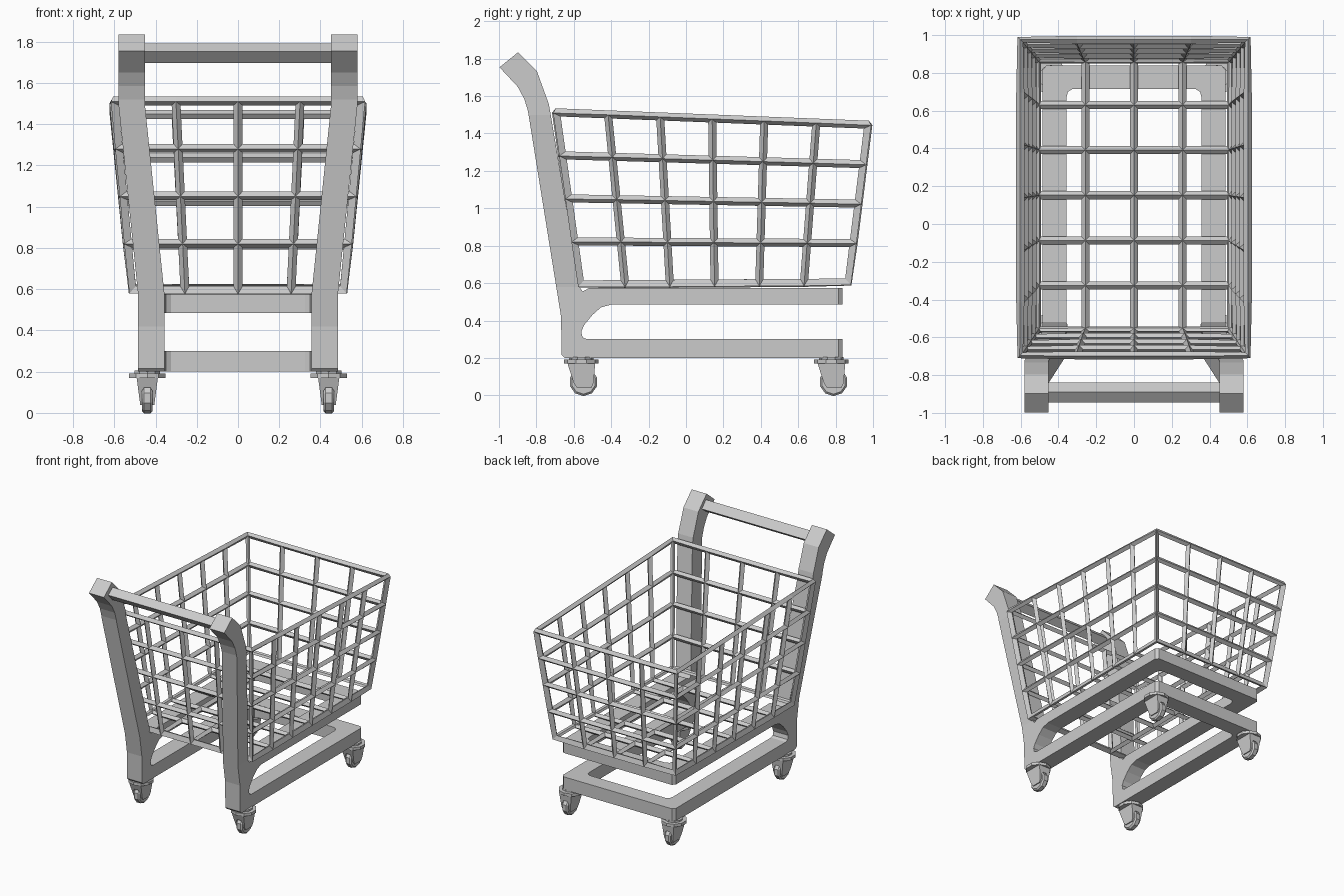
import bpy, bmesh, math
from mathutils import Vector

if "Cube" in bpy.data.objects:
    bpy.data.objects.remove(bpy.data.objects["Cube"])


def finish(name, bm):
    bmesh.ops.remove_doubles(bm, verts=bm.verts, dist=1e-5)
    bmesh.ops.recalc_face_normals(bm, faces=bm.faces)
    me = bpy.data.meshes.new(name)
    bm.to_mesh(me)
    bm.free()
    ob = bpy.data.objects.new(name, me)
    bpy.context.collection.objects.link(ob)
    return ob


def prism(pts, a, b, place):
    """Extrude a 2D outline from a to b; place(u, v, w) gives the 3D point."""
    bm = bmesh.new()
    lo = [bm.verts.new(place(u, v, a)) for u, v in pts]
    hi = [bm.verts.new(place(u, v, b)) for u, v in pts]
    bm.faces.new(lo)
    bm.faces.new(hi)
    n = len(pts)
    for i in range(n):
        j = (i + 1) % n
        bm.faces.new((lo[i], lo[j], hi[j], hi[i]))
    return bm


def along_x(u, v, w):
    return (w, u, v)


def along_y(u, v, w):
    return (u, w, v)


def along_z(u, v, w):
    return (u, v, w)


# Wire basket: open-topped tapered grid turned into bars
def basket_point(u, v, w):
    bottom = Vector((0.515 * (2 * u - 1), -0.565 + 1.435 * v, 0.593 + 0.01 * v))
    top = Vector((0.602 * (2 * u - 1), -0.695 + 1.67 * v, 1.513 - 0.066 * v))
    return bottom.lerp(top, w)


def panel(bm, na, nb, f):
    grid = [[bm.verts.new(basket_point(*f(i / na, j / nb))) for j in range(nb + 1)]
            for i in range(na + 1)]
    for i in range(na):
        for j in range(nb):
            bm.faces.new((grid[i][j], grid[i + 1][j], grid[i + 1][j + 1], grid[i][j + 1]))


bm = bmesh.new()
panel(bm, 4, 6, lambda a, b: (a, b, 0))
for side in (0, 1):
    panel(bm, 6, 4, lambda a, b: (side, a, b))
    panel(bm, 4, 4, lambda a, b: (a, side, b))
basket = finish("wire_basket", bm)
wire = basket.modifiers.new("bars", 'WIREFRAME')
wire.thickness = 0.043
wire.offset = 0
wire.use_boundary = True
wire.use_even_offset = True

# Side frames: handle post, leg and both rails in one outline
SIDE = [(-.665, .215), (-.65, .2), (.67, .2), (.67, .3), (-.53, .3), (-.553, .31),
        (-.56, .34), (-.545, .375), (-.5, .43), (-.455, .47), (-.40, .485),
        (.67, .485), (.67, .573), (-.52, .573), (-.552, .555), (-.567, .575),
        (-.72, 1.48), (-.733, 1.556), (-.797, 1.733), (-.898, 1.834),
        (-.997, 1.754), (-.90, 1.65), (-.865, 1.585), (-.845, 1.52), (-.668, .42)]
for label, s in (("left", -1), ("right", 1)):
    bm = prism(SIDE, 0.357, 0.485, along_x)
    for z in (0.58, 1.5):
        bmesh.ops.bisect_plane(bm, geom=bm.verts[:] + bm.edges[:] + bm.faces[:],
                               plane_co=(0, 0, z), plane_no=(0, 0, 1))
    for v in bm.verts:
        lean = min(max((v.co.z - 0.58) / 0.92, 0), 1)
        v.co.x = s * (v.co.x + 0.095 * lean)
    finish(label + "_side_frame", bm)

# Front cross pieces closing the upper and lower rails
half = [(.465, .838), (.485, .815), (.485, .67), (.357, .67), (.35, .7), (.325, .715)]
outline = half + [(-x, y) for x, y in reversed(half)]
finish("lower_cross_rail", prism(outline, .2, .3, along_z))
finish("upper_cross_rail", prism(outline, .485, .573, along_z))

# Push handle between the posts
finish("push_handle", prism([(-.89, 1.792), (-.945, 1.752), (-.895, 1.697), (-.84, 1.738)],
                            -.47, .47, along_x))


# Casters: mounting plate, fork and wheel
def circle(n, r, cx, cy):
    return [(cx + r * math.cos(math.tau * (i + .5) / n),
             cy + r * math.sin(math.tau * (i + .5) / n)) for i in range(n)]


FORK = [(-.052, .175), (-.034, .038), (-.026, .038), (-.026, .105), (-.015, .122),
        (.015, .122), (.026, .105), (.026, .038), (.034, .038), (.052, .175)]
for end, y0 in (("front", -.56), ("rear", .777)):
    for label, x0 in (("left", -.44), ("right", .44)):
        name = f"{end}_{label}_caster_"
        finish(name + "plate", prism(circle(10, .092, x0, y0), .17, .192, along_z))
        finish(name + "mount", prism(circle(10, .065, x0, y0), .19, .205, along_z))

        bm = prism([(x0 + x, z) for x, z in FORK], -.075, .075, along_y)
        bmesh.ops.bisect_plane(bm, geom=bm.verts[:] + bm.edges[:] + bm.faces[:],
                               plane_co=(0, 0, .065), plane_no=(0, 0, 1))
        for v in bm.verts:
            z = v.co.z
            k = 0.5 if z < .05 else 0.7 + 0.3 * (z - .065) / .11
            v.co.y = y0 + v.co.y * k + 0.016 * (.175 - z) / .137
        finish(name + "fork", bm)

        bm = prism(circle(10, .076, y0 + .012, .0723), x0 - .025, x0 + .025, along_x)
        rims = [e for e in bm.edges if abs(e.verts[0].co.x - e.verts[1].co.x) < 1e-6]
        bmesh.ops.bevel(bm, geom=rims, offset=.01, segments=1, affect='EDGES')
        finish(name + "wheel", bm)
